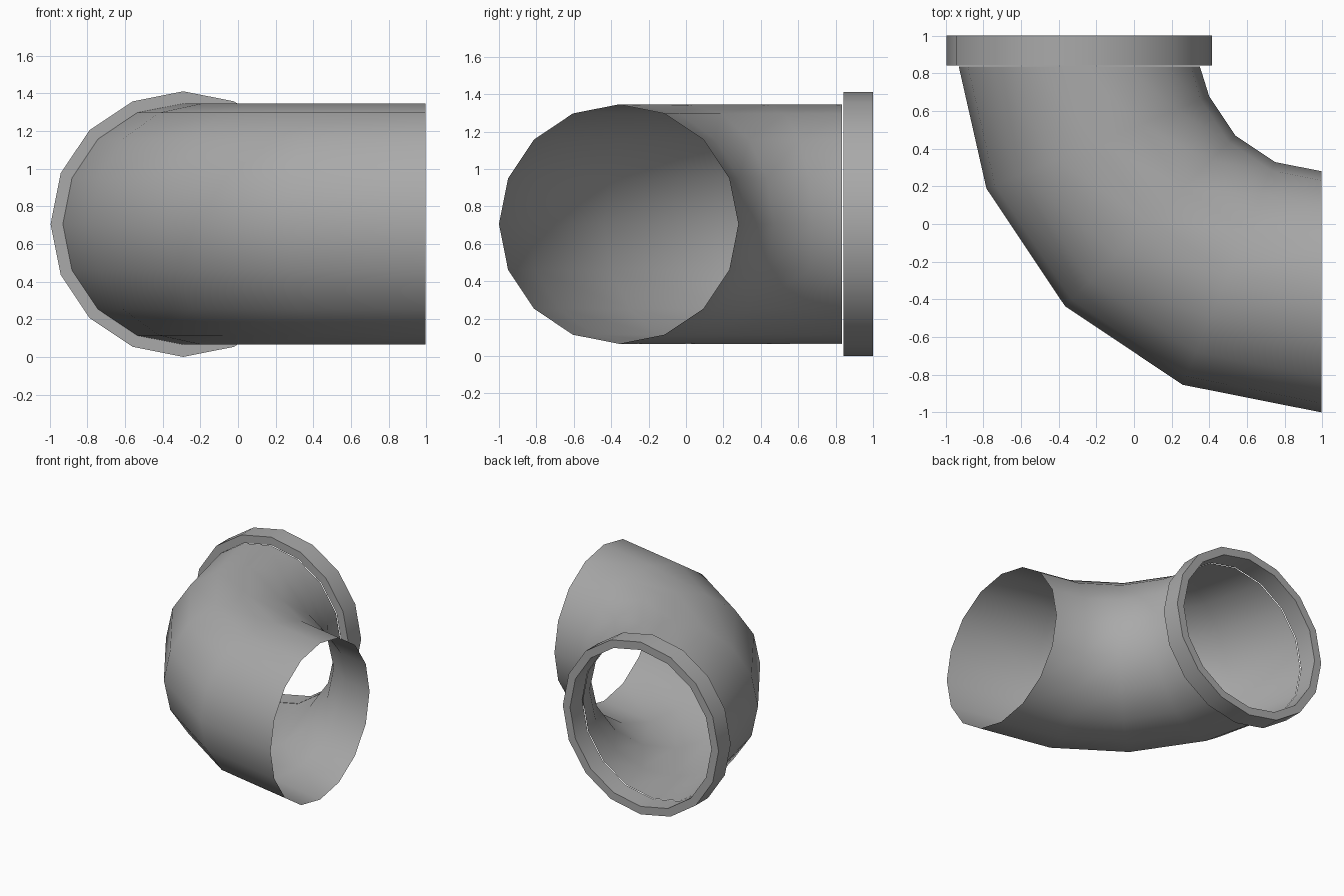
import bpy
import bmesh
import math
from mathutils import Matrix, Vector

SIDES = 16
TUBE_R = 0.64
RIM_R = 0.705
MOUTH = Vector((-0.29, 0.925, 0.705))    # centre of the rear mouth
PIVOT = Vector((0.995, 0.925, 0.705))    # centre of the bend

cube = bpy.data.objects.get("Cube")
if cube:
    bpy.data.objects.remove(cube, do_unlink=True)

grey = bpy.data.materials.new("plain grey")
grey.use_nodes = True
grey.diffuse_color = (0.4, 0.4, 0.4, 1)
grey.node_tree.nodes["Principled BSDF"].inputs["Base Color"].default_value = (0.4, 0.4, 0.4, 1)


def finish(bm, name):
    bmesh.ops.recalc_face_normals(bm, faces=bm.faces)
    mesh = bpy.data.meshes.new(name)
    bm.to_mesh(mesh)
    bm.free()
    mesh.materials.append(grey)
    obj = bpy.data.objects.new(name, mesh)
    bpy.context.collection.objects.link(obj)
    bpy.ops.object.select_all(action='DESELECT')
    obj.select_set(True)
    bpy.context.view_layer.objects.active = obj
    bpy.ops.object.shade_smooth_by_angle(angle=math.radians(40))
    return obj


# Bent pipe: an open circle swept through a quarter turn
bm = bmesh.new()
turn = Matrix.Translation(MOUTH) @ Matrix.Rotation(math.pi / 2, 4, 'X')
ring = bmesh.ops.create_circle(bm, segments=SIDES, radius=TUBE_R, matrix=turn)["verts"]
bmesh.ops.spin(bm, geom=ring + bm.edges[:], cent=PIVOT, axis=(0, 0, 1),
               angle=math.pi / 2, steps=4)
# Pull the rear end back to sit just in front of the rim
for v in bm.verts:
    if v.co.y > 0.9:
        v.co.y = 0.835
finish(bm, "elbow_pipe")

# Rim: a rectangular section revolved around the rear mouth
bm = bmesh.new()
section = [(TUBE_R, 0.842), (RIM_R, 0.842), (RIM_R, 1), (TUBE_R, 1)]
verts = [bm.verts.new((MOUTH.x + r, y, MOUTH.z)) for r, y in section]
edges = [bm.edges.new((verts[i], verts[i - 1])) for i in range(len(verts))]
bmesh.ops.spin(bm, geom=verts + edges, cent=MOUTH, axis=(0, 1, 0),
               angle=math.tau, steps=SIDES)
bmesh.ops.remove_doubles(bm, verts=bm.verts, dist=0.001)
finish(bm, "mouth_rim")
